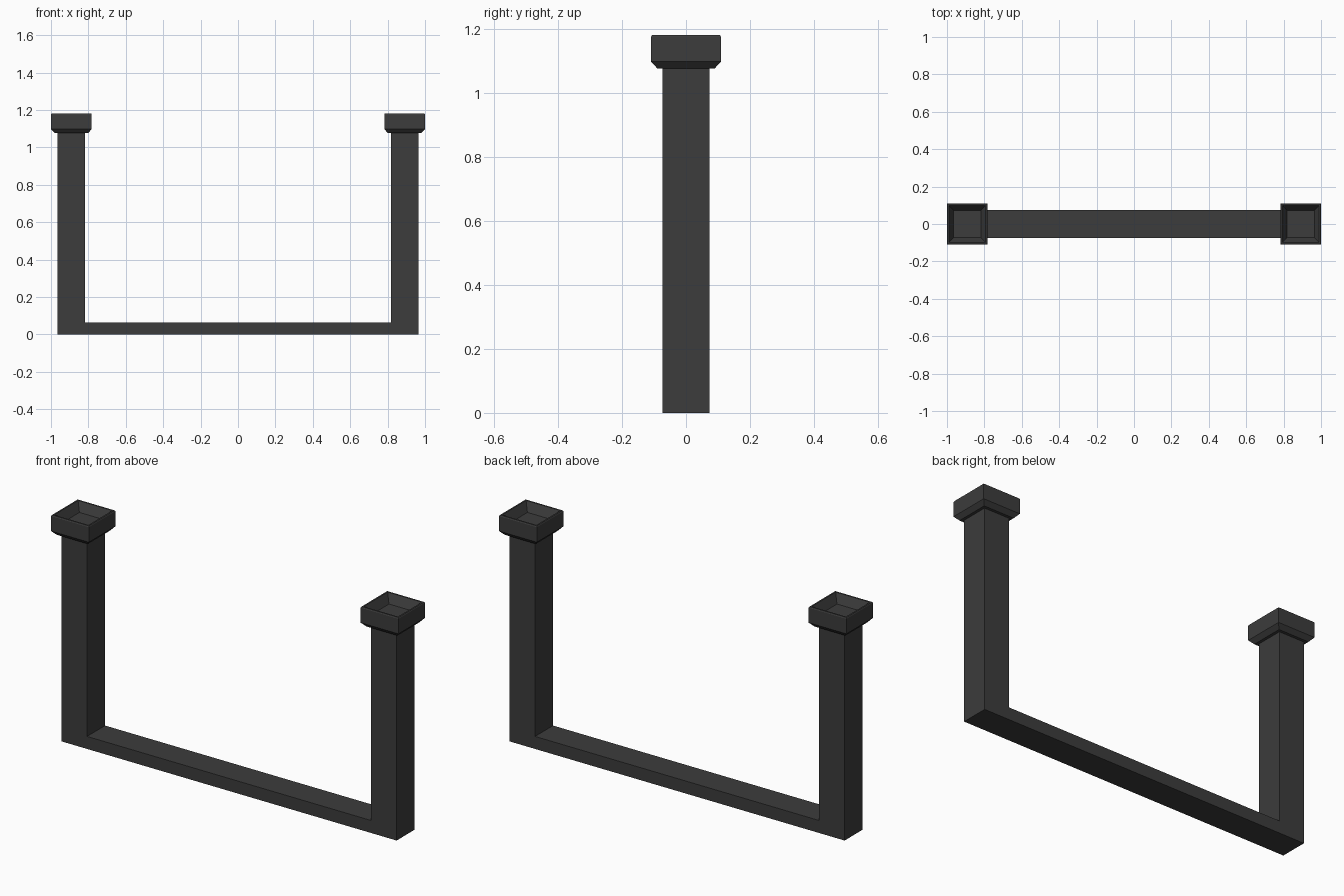
import bpy, bmesh

if "Cube" in bpy.data.objects:
    bpy.data.objects.remove(bpy.data.objects["Cube"])

mat = bpy.data.materials.new("dark grey")
mat.diffuse_color = (0.045, 0.045, 0.045, 1)
mat.use_nodes = True
mat.node_tree.nodes["Principled BSDF"].inputs["Base Color"].default_value = mat.diffuse_color


def finish(name, bm):
    bmesh.ops.recalc_face_normals(bm, faces=bm.faces)
    me = bpy.data.meshes.new(name)
    bm.to_mesh(me)
    bm.free()
    me.materials.append(mat)
    ob = bpy.data.objects.new(name, me)
    bpy.context.collection.objects.link(ob)
    return ob


# U-shaped frame: two posts joined by a low floor bar
outer, inner, depth = 0.965, 0.817, 0.074
post_top, bar_top = 1.076, 0.065
profile = [(-outer, 0), (outer, 0), (outer, post_top), (inner, post_top),
           (inner, bar_top), (-inner, bar_top), (-inner, post_top), (-outer, post_top)]
bm = bmesh.new()
face = bm.faces.new([bm.verts.new((x, -depth, z)) for x, z in profile])
ext = bmesh.ops.extrude_face_region(bm, geom=[face])
moved = [g for g in ext["geom"] if isinstance(g, bmesh.types.BMVert)]
bmesh.ops.translate(bm, verts=moved, vec=(0, 2 * depth, 0))
finish("frame", bm)

# Square caps with chamfered underside and a hollow dish on top: (half width, z)
rings = [(0.089, 1.076), (0.109, 1.098), (0.109, 1.176), (0.106, 1.181),
         (0.098, 1.181), (0.073, 1.135)]


def cap(name, cx):
    bm = bmesh.new()
    loops = [[bm.verts.new((cx + sx * h, sy * h, z))
              for sx, sy in ((-1, -1), (1, -1), (1, 1), (-1, 1))] for h, z in rings]
    for a, b in zip(loops, loops[1:]):
        for i in range(4):
            j = (i + 1) % 4
            bm.faces.new((a[i], a[j], b[j], b[i]))
    bm.faces.new(loops[0])
    bm.faces.new(loops[-1])
    finish(name, bm)


cap("left_cap", -0.891)
cap("right_cap", 0.891)
